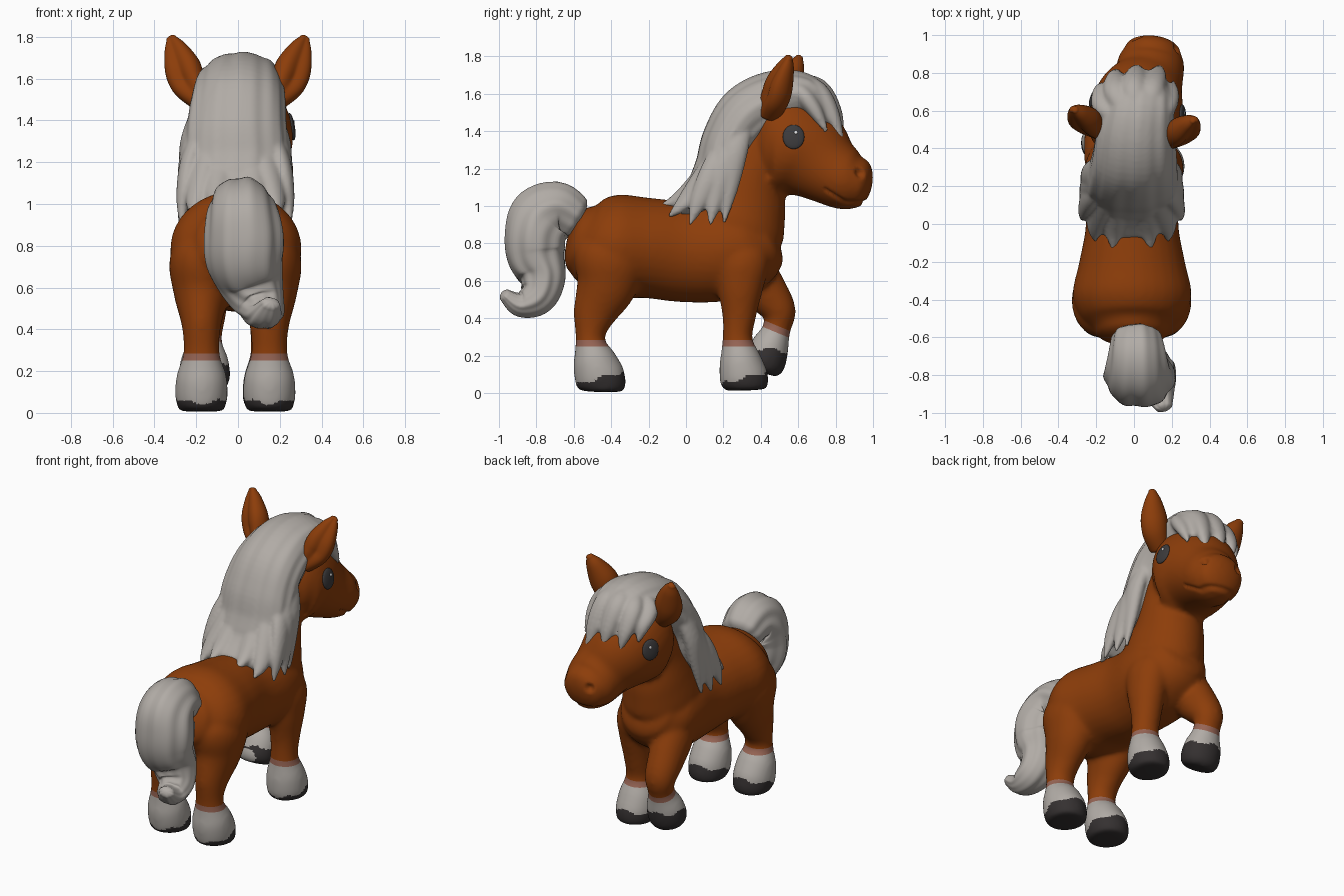
import bpy, bmesh, math
from mathutils import Vector, Matrix
from mathutils.bvhtree import BVHTree

if "Cube" in bpy.data.objects:
    bpy.data.objects.remove(bpy.data.objects["Cube"])


def material(name, rgb):
    m = bpy.data.materials.new(name)
    m.diffuse_color = (*rgb, 1)
    m.use_nodes = True
    m.node_tree.nodes["Principled BSDF"].inputs["Base Color"].default_value = m.diffuse_color
    return m


COAT = material("chestnut coat", (0.265, 0.047, 0.003))
HAIR = material("pale hair", (0.44, 0.41, 0.38))
BAND = material("pinkish band", (0.31, 0.13, 0.09))
HOOF = material("dark hoof", (0.035, 0.030, 0.030))
EYE = material("eye grey", (0.045, 0.043, 0.045))
GLINT = material("eye glint", (0.8, 0.8, 0.8))


def tube(bm, pts, side=(1, 0, 0), f=None, caps=(0.6, 0.6), n=32, sub=6):
    """Smooth loft through (x, y, z, radius along side, radius across)."""
    def at(i, t):
        p = [pts[max(0, min(len(pts) - 1, i + k))] for k in (-1, 0, 1, 2)]
        return [0.5 * (2 * b + (c - a) * t + (2 * a - 5 * b + 4 * c - d) * t * t
                       + (3 * b - a - 3 * c + d) * t ** 3) for a, b, c, d in zip(*p)]
    s = [at(i, k / sub) for i in range(len(pts) - 1) for k in range(sub)] + [list(pts[-1])]
    P = [Vector(q[:3]) for q in s]
    rings = []
    for i, q in enumerate(s):
        t = (P[min(i + 1, len(P) - 1)] - P[max(i - 1, 0)]).normalized()
        rings.append((P[i], t, max(q[3], .004), max(q[4], .004)))
    # rounded ends
    for end, sgn in ((0, -1), (1, 1)):
        p, t, a, b = rings[0] if end == 0 else rings[-1]
        for k in range(1, 5):
            w = k * math.pi / 2 / 4.3
            r = (p + t * sgn * math.sin(w) * min(a, b) * caps[end], t, a * math.cos(w), b * math.cos(w))
            rings.insert(0, r) if end == 0 else rings.append(r)
    loops = []
    for j, (p, t, a, b) in enumerate(rings):
        u = Vector(side)
        u = (u - t * u.dot(t)).normalized()
        v = t.cross(u)
        loop = []
        for k in range(n):
            w = 2 * math.pi * k / n
            g = f(w, j / len(rings)) if f else 1
            loop.append(bm.verts.new(p + (u * a * math.cos(w) + v * b * math.sin(w)) * g))
        loops.append(loop)
    for A, B in zip(loops, loops[1:]):
        for k in range(n):
            bm.faces.new((A[k], A[(k + 1) % n], B[(k + 1) % n], B[k]))
    bm.faces.new(loops[0][::-1])
    bm.faces.new(loops[-1])


def finish(name, bm, mats, voxel=None, smooth=0):
    bmesh.ops.recalc_face_normals(bm, faces=bm.faces)
    me = bpy.data.meshes.new(name)
    bm.to_mesh(me)
    bm.free()
    ob = bpy.data.objects.new(name, me)
    bpy.context.collection.objects.link(ob)
    if voxel:
        r = ob.modifiers.new("fuse", 'REMESH')
        r.mode, r.voxel_size = 'VOXEL', voxel
        m = ob.modifiers.new("soften", 'SMOOTH')
        m.factor, m.iterations = 0.5, smooth
        dg = bpy.context.evaluated_depsgraph_get()
        me = bpy.data.meshes.new_from_object(ob.evaluated_get(dg))
        ob.modifiers.clear()
        ob.data = me
    me.materials.clear()
    for m in mats:
        me.materials.append(m)
    for p in me.polygons:
        p.use_smooth = True
    return ob


# body: torso, neck, head and legs fused together
bm = bmesh.new()
tube(bm, [(-.01, -.56, .82, .20, .185), (-.01, -.49, .80, .275, .24), (-.01, -.37, .785, .315, .278),
          (-.01, -.2, .775, .28, .268), (-.01, 0, .755, .245, .27), (-.01, .2, .76, .26, .268),
          (-.01, .33, .79, .245, .24), (-.01, .41, .83, .19, .19)], caps=(.4, .36))
tube(bm, [(-.01, .22, .72, .2, .22), (-.01, .258, .88, .228, .27), (-.01, .305, 1.02, .207, .237),
          (0, .35, 1.18, .185, .185), (0, .42, 1.36, .17, .17)])
tube(bm, [(0, .37, 1.34, .14, .16), (0, .42, 1.34, .21, .235), (.005, .52, 1.335, .252, .285),
          (.03, .65, 1.28, .24, .255), (.075, .77, 1.19, .187, .19), (.092, .86, 1.138, .176, .163),
          (.1, .92, 1.122, .15, .138)], caps=(.4, .55))
for x, s in ((-.175, -1), (.15, 1)):  # hind legs
    tube(bm, [(x - s * .02, -.38, .88, .07, .12), (x, -.40, .74, .15, .195), (x, -.425, .58, .135, .165),
              (x, -.49, .42, .095, .115), (x, -.512, .29, .086, .078), (x, -.49, .18, .119, .116),
              (x, -.462, .09, .126, .135), (x, -.446, .05, .12, .126), (x, -.445, .012, .11, .112)], caps=(.3, .06))
tube(bm, [(.11, .28, .84, .06, .09), (.135, .295, .72, .12, .15), (.145, .29, .57, .11, .125),
          (.145, .285, .42, .09, .092), (.145, .275, .29, .085, .08), (.145, .29, .18, .116, .112),
          (.145, .308, .09, .124, .13), (.145, .318, .05, .118, .125), (.145, .32, .02, .108, .112)], caps=(.3, .06))
tube(bm, [(-.11, .26, .78, .07, .1), (-.14, .325, .67, .115, .14), (-.155, .42, .55, .11, .12),
          (-.16, .495, .44, .097, .093), (-.16, .485, .345, .083, .075), (-.16, .45, .25, .116, .102),
          (-.16, .42, .165, .122, .112), (-.16, .405, .125, .105, .095)], caps=(.3, .15))
body = finish("body", bm, [COAT, HAIR, BAND, HOOF], .013, 15)

# nostrils and mouth pressed in, socks and hooves coloured
bm = bmesh.new()
bm.from_mesh(body.data)
bm.normal_update()
noses = [min((v.co.copy() for v in bm.verts), key=lambda c: (c - Vector(g)).length)
         for g in ((.225, .93, 1.175), (.015, .985, 1.175))]
for v in bm.verts:
    c, nrm = v.co.copy(), v.normal.copy()
    for g in noses:
        d = (c - g).length / .032
        if d < 1:
            v.co -= nrm * .024 * (1 - d * d)
    if c.y > .74 and c.z < 1.12:
        d = abs(c.z - max(1.09 - .62 * (c.y - .74), 1.02)) / .017
        if d < 1:
            v.co -= nrm * .011 * (1 - d)


def raised(c):
    return c.x < 0 and c.y > .33 and c.z < .6


def height(c):
    return .27 + (c.y - .485) * .38 + (c.z - .345) * .92 if raised(c) else c.z


def cut(pick, co, no):
    fs = [f for f in bm.faces if pick(f.calc_center_median())]
    geom = set(fs) | {e for f in fs for e in f.edges} | {v for f in fs for v in f.verts}
    bmesh.ops.bisect_plane(bm, geom=list(geom), plane_co=co, plane_no=no)


for lift in (False, True):
    for h in (.25, .285):
        cut(lambda c: raised(c) == lift and abs(height(c) - h) < .04,
            Vector((0, .485, .345 + (h - .27) / .92)) if lift else Vector((0, 0, h)),
            Vector((0, .38, .92)) if lift else Vector((0, 0, 1)))
for f in bm.faces:
    c = f.calc_center_median()
    h = height(c)
    yc = -.47 if c.y < 0 else (.42 if raised(c) else .30)
    xc = (-.17 if c.x < 0 else .147)
    edge = (.145 if raised(c) else .078) + .26 * (c.y - yc) + .010 * math.sin(5 * math.atan2(c.y - yc, c.x - xc))
    f.material_index = 3 if h < max(edge, .02) else 1 if h < .25 else 2 if h < .285 else 0
    f.smooth = True
bm.to_mesh(body.data)
tree = BVHTree.FromBMesh(bm)
bm.free()

# eyes with a small glint, set on the head surface
for name, org, d in (("right_eye", (1, .575, 1.37), (-1, 0, 0)), ("left_eye", (-1, .69, 1.365), (1, -.02, 0))):
    loc, nrm, _, _ = tree.ray_cast(Vector(org), Vector(d).normalized())
    rot = nrm.to_track_quat('Z', 'Y').to_matrix().to_4x4()
    for nm, r, off, mat in ((name, (.058, .066, .016), Vector((0, 0, 0)), EYE),
                            (name + "_glint", (.009, .009, .004), Vector((0, .012, .022)), GLINT)):
        bm = bmesh.new()
        bmesh.ops.create_uvsphere(bm, u_segments=24, v_segments=16, radius=1)
        bm.transform(Matrix.Translation(loc + off + nrm * (.009 if mat == GLINT else -.002))
                     @ rot @ Matrix.Diagonal((*r, 1)))
        finish(nm, bm, [mat])

# ears, hollow on the front outer side
for s, dy, name in ((1, 0, "right_ear"), (-1, .055, "left_ear")):
    def hollow(w, t):
        a = -math.pi / 2 + s * .45
        return 1 - .6 * max(0, math.cos(w - a)) ** 4 * min(1, 3 * t) * (1 - t * .5)
    bm = bmesh.new()
    tube(bm, [(s * .175, .44 + dy, 1.50, .06, .07), (s * .238, .47 + dy, 1.58, .085, .085),
              (s * .268, .495 + dy, 1.66, .086, .08), (s * .30, .53 + dy, 1.745, .055, .05),
              (s * .318, .548 + dy, 1.79, .026, .024)], f=hollow, caps=(.3, .7), n=40)
    finish(name, bm, [COAT])

# mane: central mass plus overlapping locks
bm = bmesh.new()
ridges = lambda w, t: 1 + .02 * math.sin(9 * w + 4 * t) + .012 * math.sin(17 * w)
tube(bm, [(.05, .75, 1.455, .13, .08), (.035, .64, 1.58, .175, .12), (.01, .49, 1.57, .205, .155),
          (0, .335, 1.49, .225, .165), (-.01, .235, 1.35, .24, .15), (-.01, .19, 1.2, .25, .145),
          (-.02, .11, 1.07, .24, .125), (-.02, -.02, .985, .2, .075)], f=ridges, n=64)


def lock(pts, w, th, side):
    k = (.6, 1, .75, .12)
    tube(bm, [(*p, w * q, th * (q + .15)) for p, q in zip(pts, k)], side=side, n=16)


for s, o in ((1, -.005), (-1, -.02)):
    for a, b, c, d in (((.15, .33, 1.50), (.21, .265, 1.3), (.225, .23, 1.1), (.235, .205, .91)),
                       ((.14, .28, 1.48), (.21, .215, 1.25), (.235, .155, 1.04), (.255, .13, .90)),
                       ((.12, .26, 1.42), (.205, .16, 1.22), (.24, .075, 1.04), (.25, .02, .90)),
                       ((.09, .26, 1.42), (.145, .12, 1.2), (.185, -.01, 1.02), (.185, -.09, .945)),
                       ((.03, .26, 1.42), (.06, .12, 1.21), (.085, -.03, 1.05), (.09, -.14, .995))):
        flat = (0, 1, 0) if d[0] > .22 else (1, 0, 0) if d[0] < .1 else (.6, .6 * s, 0)
        lock([(s * p[0] + o, p[1], p[2]) for p in (a, b, c, d)], .068, .04, flat)
# forelock
for a, b, c, d in (((-.06, .56, 1.65), (-.15, .62, 1.59), (-.17, .70, 1.52), (-.17, .74, 1.43)),
                   ((-.03, .57, 1.67), (-.09, .69, 1.61), (-.1, .77, 1.5), (-.09, .815, 1.385)),
                   ((.02, .57, 1.68), (0, .71, 1.63), (.01, .795, 1.5), (.02, .835, 1.36)),
                   ((.06, .57, 1.67), (.09, .70, 1.62), (.12, .785, 1.48), (.14, .835, 1.30)),
                   ((.09, .54, 1.65), (.155, .62, 1.60), (.19, .69, 1.51), (.21, .75, 1.40))):
    lock((a, b, c, d), .068, .045, (1, 0, 0))
finish("mane", bm, [HAIR], .011, 5)

# tail with combed grooves and an upturned tip
bm = bmesh.new()
comb = lambda w, t: 1 + .03 * math.sin(6 * w + 3 * t) + .018 * math.sin(11 * w - 4 * t)
tube(bm, [(.01, -.60, .94, .13, .12), (.015, -.69, .98, .15, .148), (.02, -.77, .935, .17, .175),
          (.03, -.805, .84, .185, .165), (.035, -.80, .73, .18, .157), (.07, -.765, .61, .148, .122),
          (.11, -.80, .51, .112, .10), (.13, -.89, .475, .085, .068), (.155, -.965, .52, .048, .036)],
     f=comb, n=64, caps=(.4, .7))
finish("tail", bm, [HAIR])
